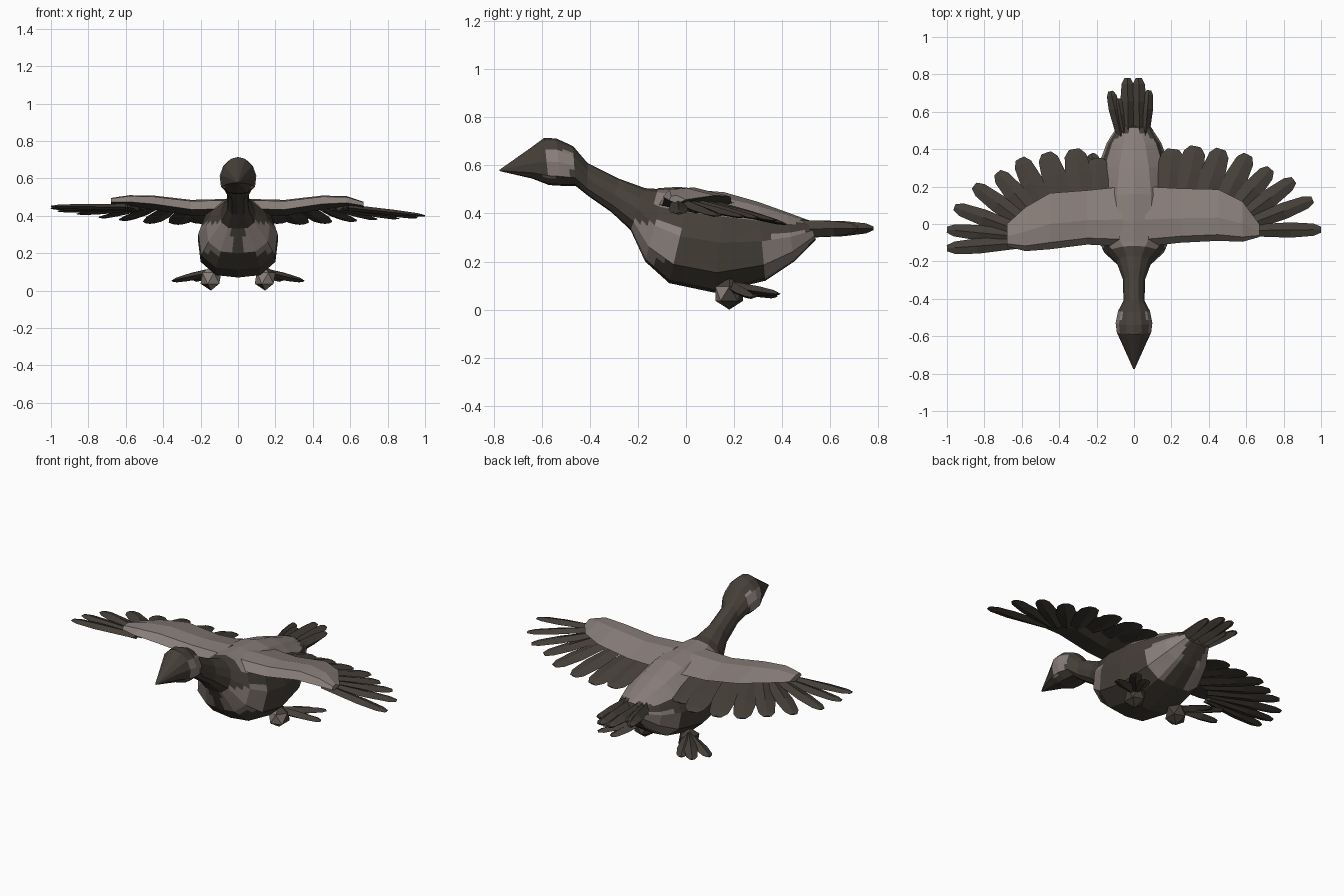
import bpy, bmesh, math
from mathutils import Vector

if "Cube" in bpy.data.objects:
    bpy.data.objects.remove(bpy.data.objects["Cube"])


def material(name, rgb):
    m = bpy.data.materials.new(name)
    m.diffuse_color = (*rgb, 1)
    m.use_nodes = True
    m.node_tree.nodes["Principled BSDF"].inputs["Base Color"].default_value = m.diffuse_color
    return m


DARK = material("dark brown", (0.060, 0.050, 0.040))
LIGHT = material("pale grey brown", (0.25, 0.21, 0.195))


def finish(name, bm, rule=None):
    """Turn a bmesh into a flat shaded object, rule(face) -> True for pale faces."""
    bmesh.ops.remove_doubles(bm, verts=bm.verts, dist=0.0005)
    bmesh.ops.recalc_face_normals(bm, faces=bm.faces)
    bm.normal_update()
    for f in bm.faces:
        f.material_index = 1 if rule and rule(f) else 0
    me = bpy.data.meshes.new(name)
    bm.to_mesh(me)
    bm.free()
    me.materials.append(DARK)
    me.materials.append(LIGHT)
    ob = bpy.data.objects.new(name, me)
    bpy.context.collection.objects.link(ob)
    return ob


def loft(bm, rings):
    """Skin a list of closed rings and cap both ends."""
    vs = [[bm.verts.new(p) for p in r] for r in rings]
    n = len(vs[0])
    for a, b in zip(vs, vs[1:]):
        for i in range(n):
            j = (i + 1) % n
            bm.faces.new((a[i], a[j], b[j], b[i]))
    bm.faces.new(vs[0])
    bm.faces.new(vs[-1])


def feather(bm, root, tip, w, thick):
    """Flat blade with a ridge, rounded towards its tip."""
    root, tip = Vector(root), Vector(tip)
    d = tip - root
    side = d.cross(Vector((0, 0, 1))).normalized()
    up = side.cross(d).normalized()
    rings = []
    for t, hw, ht in [(0, .36, .5), (.6, .5, .42), (.9, .4, .28), (1, .2, .1)]:
        c = root + d * t
        rings.append([c + side * hw * w, c + up * ht * thick,
                      c - side * hw * w, c - up * ht * thick])
    loft(bm, rings)


# Beak, head, neck and body: (top y, top z, bottom y, bottom z, half width)
STATIONS = [
    (-.775, .582, -.775, .576, .004), (-.65, .67, -.64, .545, .062),
    (-.59, .714, -.57, .518, .092), (-.54, .712, -.52, .515, .098),
    (-.47, .68, -.46, .515, .085), (-.41, .61, -.41, .475, .056),
    (-.28, .545, -.31, .405, .06), (-.17, .505, -.23, .33, .095),
    (-.09, .50, -.17, .20, .17), (.02, .50, -.07, .11, .212),
    (.16, .488, .12, .07, .215), (.30, .448, .33, .12, .19),
    (.42, .405, .45, .20, .145), (.515, .37, .54, .29, .085),
]
# Half cross-section: (height 0..1, width 0..1)
HALF = [(0, 0), (.03, .55), (.2, .93), (.5, 1), (.76, .82), (.95, .42), (1, 0)]
PROFILE = HALF + [(h, -w) for h, w in HALF[-2:0:-1]]


def body_pale(f):
    c, n = f.calc_center_median(), f.normal
    x = abs(c.x)
    back = -.13 < c.y < .5 and c.z > .36 and n.z > .5
    cheek = x > .06 and -.585 < c.y < -.475 and .55 < c.z < .66
    chest = c.y < -.02 and .2 < c.z < .36 and c.y > -.235 and x > .03
    rump = c.y > .30 + max(0, c.z - .25) and c.z < .325 and x > .06 and c.z > .11
    return back or cheek or chest or rump


bm = bmesh.new()
loft(bm, [[(w * hw, by + (ty - by) * h, bz + (tz - bz) * h) for h, w in PROFILE]
          for ty, tz, by, bz, hw in STATIONS])
bmesh.ops.subdivide_edges(bm, edges=bm.edges[:], cuts=2, use_grid_fill=True)
finish("body", bm, body_pale)

# Wing arms: (x, leading y, trailing y, top z, thickness)
WINGS = {
    "right": (1, [(.06, -.12, .20, .49, .09), (.25, -.10, .19, .485, .085),
                  (.45, -.09, .185, .508, .075), (.58, -.095, .12, .505, .06),
                  (.67, -.07, .0, .475, .035)]),
    "left": (-1, [(.06, -.12, .20, .49, .09), (.25, -.11, .18, .485, .085),
                  (.45, -.135, .165, .508, .075), (.58, -.145, .09, .51, .06),
                  (.68, -.12, .0, .495, .035)]),
}
# Flight feathers: (root x, root y, tip x, tip y, tip z)
FEATHERS = {
    "right": [(.17, .08, .21, .40, .36), (.26, .08, .33, .415, .355),
              (.36, .08, .465, .40, .36), (.45, .06, .61, .37, .37),
              (.50, .03, .73, .295, .38), (.54, .0, .855, .235, .385),
              (.57, -.02, .955, .13, .39), (.59, -.035, 1.0, -.03, .40)],
    "left": [(.17, .07, .20, .35, .36), (.26, .07, .32, .40, .355),
             (.36, .06, .47, .38, .36), (.45, .03, .61, .35, .375),
             (.50, .0, .73, .275, .39), (.54, -.03, .855, .205, .41),
             (.57, -.05, .96, .09, .425), (.59, -.07, 1.0, -.03, .44),
             (.60, -.10, 1.0, -.13, .45)],
}
for side, (s, sections) in WINGS.items():
    rings = []
    for x, y0, y1, z, t in sections:
        d = y1 - y0
        rings.append([(s * x, y0, z - t * .6), (s * x, y0 + d * .12, z - t * .08),
                      (s * x, y0 + d * .45, z), (s * x, y1, z - t * .5),
                      (s * x, y0 + d * .5, z - t)])
    bm = bmesh.new()
    loft(bm, rings)
    finish(side + "_wing", bm, lambda f: f.normal.z > -.05)

    bm = bmesh.new()
    for i, (rx, ry, tx, ty, tz) in enumerate(FEATHERS[side]):
        feather(bm, (s * rx, ry, .447 - .004 * (i % 2)), (s * tx, ty, tz),
                max(.082, .155 - .011 * i), .035)
    finish(side + "_flight_feathers", bm)

# Tail fan
bm = bmesh.new()
for rx, tx, ty, w in [(-.03, -.035, .78, .08), (.03, .025, .78, .08),
                      (-.07, -.125, .71, .065), (.06, .08, .715, .06),
                      (-.05, -.085, .67, .07)]:
    feather(bm, (rx, .47, .335), (tx, ty, .338), w, .075)
finish("tail", bm)

# Legs and splayed feet, mirrored
for side, s in (("right", 1), ("left", -1)):
    bm = bmesh.new()
    bmesh.ops.create_icosphere(bm, subdivisions=1, radius=1)
    for v in bm.verts:
        v.co = Vector((s * .145 + v.co.x * .062, .18 + v.co.y * .068,
                       .066 + v.co.z * .066))
    finish(side + "_leg", bm, lambda f: f.calc_center_median().y < .16)
    bm = bmesh.new()
    for tx, ty, tz in [(.35, .28, .052), (.31, .385, .065), (.23, .375, .055)]:
        feather(bm, (s * .15, .19, .095), (s * tx, ty, tz), .075, .045)
    finish(side + "_foot", bm)
